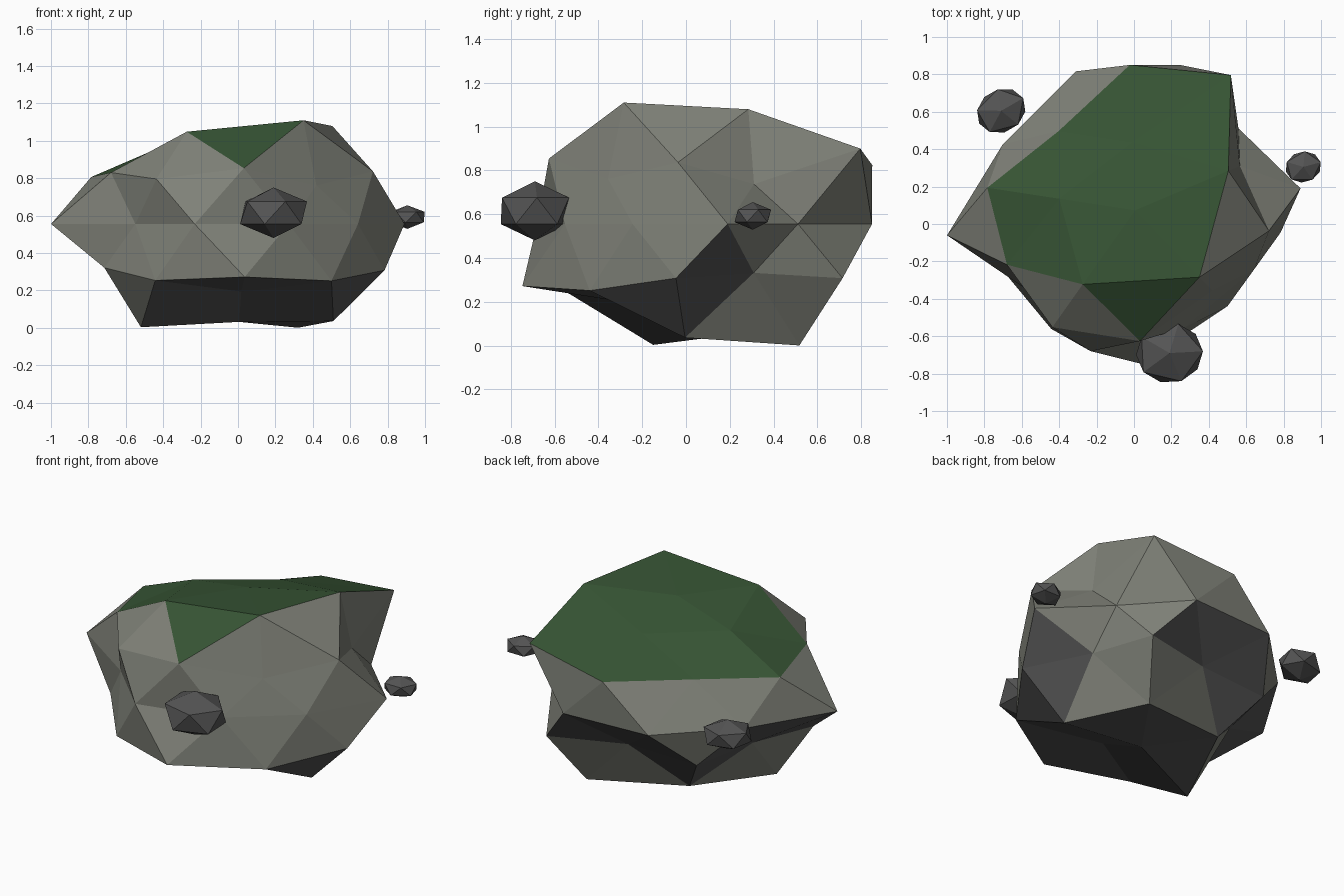
import bpy
import bmesh
import math
from mathutils import Matrix, Vector

default = bpy.data.objects.get("Cube")
if default:
    bpy.data.objects.remove(default, do_unlink=True)


def make_material(name, colour):
    mat = bpy.data.materials.new(name)
    mat.use_nodes = True
    rgba = (*colour, 1.0)
    mat.diffuse_color = rgba
    for node in mat.node_tree.nodes:
        if node.type == "BSDF_PRINCIPLED":
            node.inputs["Base Color"].default_value = rgba
    return mat


stone = make_material("grey stone", (0.215, 0.223, 0.19))
moss = make_material("dark green moss", (0.037, 0.088, 0.034))
dark_stone = make_material("dark stone", (0.088, 0.088, 0.088))


def finish(bm, name, materials):
    mesh = bpy.data.meshes.new(name)
    bm.to_mesh(mesh)
    bm.free()
    for mat in materials:
        mesh.materials.append(mat)
    obj = bpy.data.objects.new(name, mesh)
    bpy.context.collection.objects.link(obj)


def placement(centre, turn, size):
    return (Matrix.Translation(Vector(centre))
            @ Matrix.Rotation(math.radians(turn), 4, "Z")
            @ Matrix.Diagonal((*size, 1.0)))


# Boulder: bulge of each corner, ring by ring from the top down.
# Each ring holds its height on the unit sphere, its first angle and its bulges.
RINGS = [
    (1.0, 0, [0.84]),
    (0.851, 0, [1.03, 0.80, 0.82, 0.97, 1.09]),
    (0.526, 36, [1.095, 0.80, 0.875, 0.95, 0.895]),
    (0.447, 0, [0.68, 1.005, 0.94, 0.90, 0.77]),
    (0.0, 18, [0.715, 0.90, 0.95, 0.874, 1.028, 0.718, 0.873, 0.80, 0.785, 0.904]),
    (-0.447, 36, [0.925, 0.89, 0.875, 1.06, 0.925]),
    (-0.526, 0, [0.71, 0.70, 0.72, 0.96, 0.967]),
    (-0.851, 36, [1.09, 0.95, 1.085, 0.71, 1.02]),
    (-1.0, 0, [0.875]),
]


def bulge(co):
    height, start, values = min(RINGS, key=lambda ring: abs(ring[0] - co.z))
    if len(values) == 1:
        return values[0]
    angle = math.degrees(math.atan2(co.y, co.x)) - start
    return values[round(angle * len(values) / 360) % len(values)]


bm = bmesh.new()
bmesh.ops.create_icosphere(bm, subdivisions=2, radius=1.0)
for vert in bm.verts:
    vert.co *= bulge(vert.co)
bm.transform(placement((0.006, 0.073, 0.555), 23, (1.0, 0.85, 0.598)))

# Moss covers the faces that point upward, dark stone those that point downward
for face in bm.faces:
    face.normal_update()
    if face.normal.z > 0.79:
        face.material_index = 1
    elif face.normal.z < -0.57:
        face.material_index = 2
finish(bm, "boulder", [stone, moss, dark_stone])


# Pebbles around the boulder
def pebble(name, centre, turn, size):
    bm = bmesh.new()
    bmesh.ops.create_icosphere(bm, subdivisions=1, radius=1.0)
    bm.transform(placement(centre, turn, size))
    finish(bm, name, [dark_stone])


pebble("front_pebble", (0.19, -0.69, 0.615), 3, (0.2, 0.18, 0.135))
pebble("back_pebble", (-0.71, 0.605, 0.59), 30, (0.152, 0.128, 0.09))
pebble("side_pebble", (0.905, 0.305, 0.592), 15, (0.108, 0.092, 0.063))
